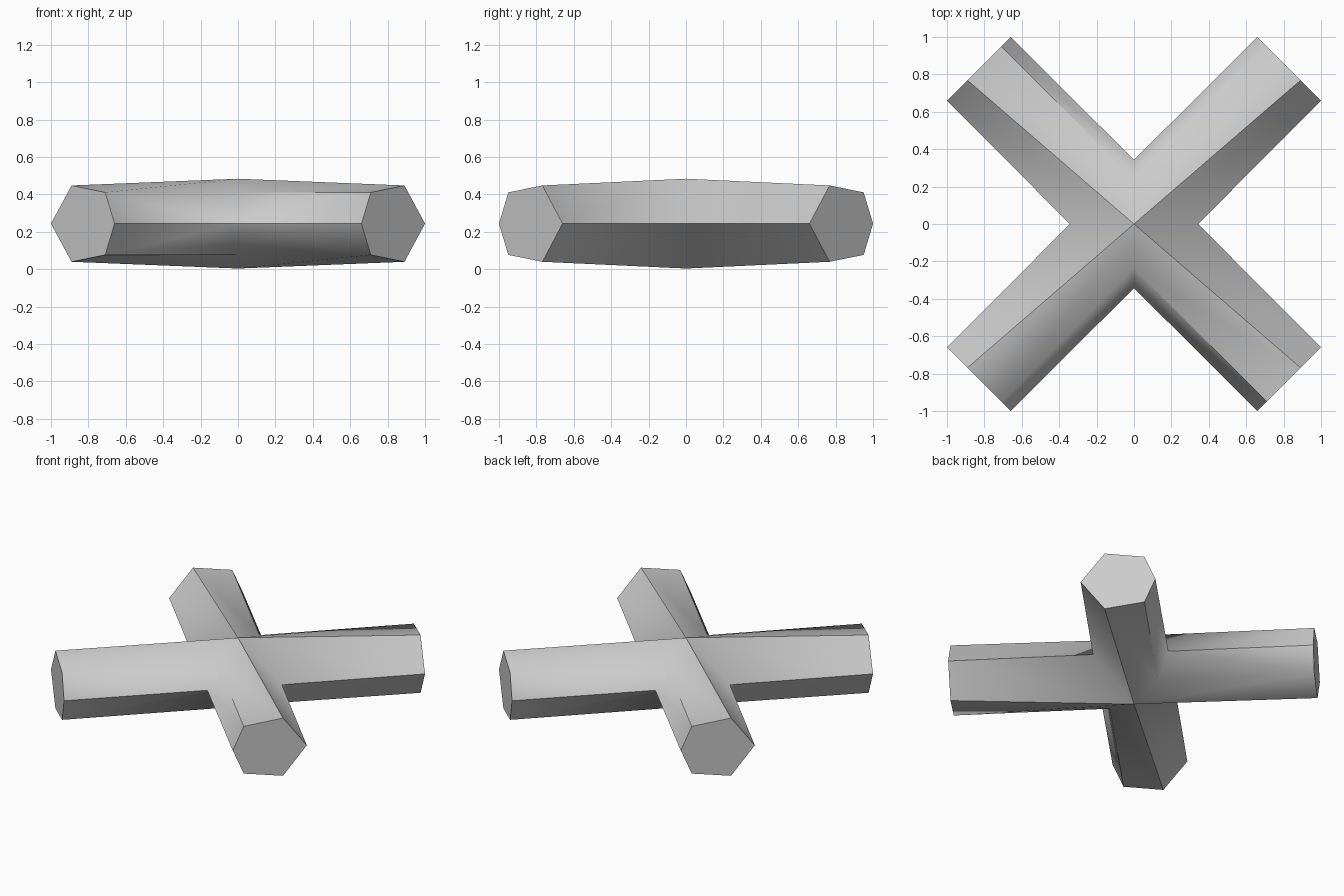
import bpy
import bmesh

cube = bpy.data.objects.get("Cube")
if cube:
    bpy.data.objects.remove(cube, do_unlink=True)

MID, RISE = 0.244, 0.24          # centre height and half height of the hub

grey = bpy.data.materials.new("plain_grey")
grey.use_nodes = True
colour = (0.6, 0.6, 0.6, 1)
grey.diffuse_color = colour
grey.node_tree.nodes["Principled BSDF"].inputs["Base Color"].default_value = colour

bm = bmesh.new()
cache = {}


def vert(x, y, h):
    """Shared vertex at a height h measured from the middle plane."""
    key = (round(x, 3), round(y, 3), round(h, 3))
    if key not in cache:
        cache[key] = bm.verts.new((x, y, MID + h))
    return cache[key]


sharp = []
for sx in (1, -1):
    for sy in (1, -1):
        # points shared by the upper and lower halves of an arm
        tip_x, tip_y = vert(sx, sy * 0.66, 0), vert(sx * 0.66, sy, 0)
        valley_x, valley_y = vert(sx * 0.343, 0, 0), vert(0, sy * 0.343, 0)
        sharp += [(tip_x, valley_x), (tip_y, valley_y)]
        rim = {}
        for up in (1, -1):
            hub = vert(0, 0, up * RISE)
            ridge = vert(sx * 0.89, sy * 0.768, up * 0.204)
            shoulder = vert(sx * 0.71, sy * 0.95, up * 0.167)
            notch = vert(0, sy * 0.24, up * 0.167)
            rim[up] = (ridge, shoulder)
            bm.faces.new((hub, ridge, tip_x, valley_x))
            bm.faces.new((shoulder, notch, valley_y, tip_y))
            # twisted top strip, split along alternating diagonals
            if sx * sy * up > 0:
                bm.faces.new((hub, ridge, shoulder))
                bm.faces.new((hub, shoulder, notch))
            else:
                bm.faces.new((hub, ridge, notch))
                bm.faces.new((ridge, shoulder, notch))
                sharp.append((shoulder, notch))
            sharp.append((hub, ridge))
        # flat hexagonal end
        ring = [tip_x, *rim[1], tip_y, *reversed(rim[-1])]
        bm.faces.new(ring)
        sharp += list(zip(ring, ring[1:] + ring[:1]))

bmesh.ops.recalc_face_normals(bm, faces=bm.faces)
for face in bm.faces:
    face.smooth = True
for a, b in sharp:
    edge = bm.edges.get((a, b))
    if edge:
        edge.smooth = False

mesh = bpy.data.meshes.new("cross_bar")
bm.to_mesh(mesh)
bm.free()
mesh.materials.append(grey)
bpy.context.scene.collection.objects.link(bpy.data.objects.new("cross_bar", mesh))
